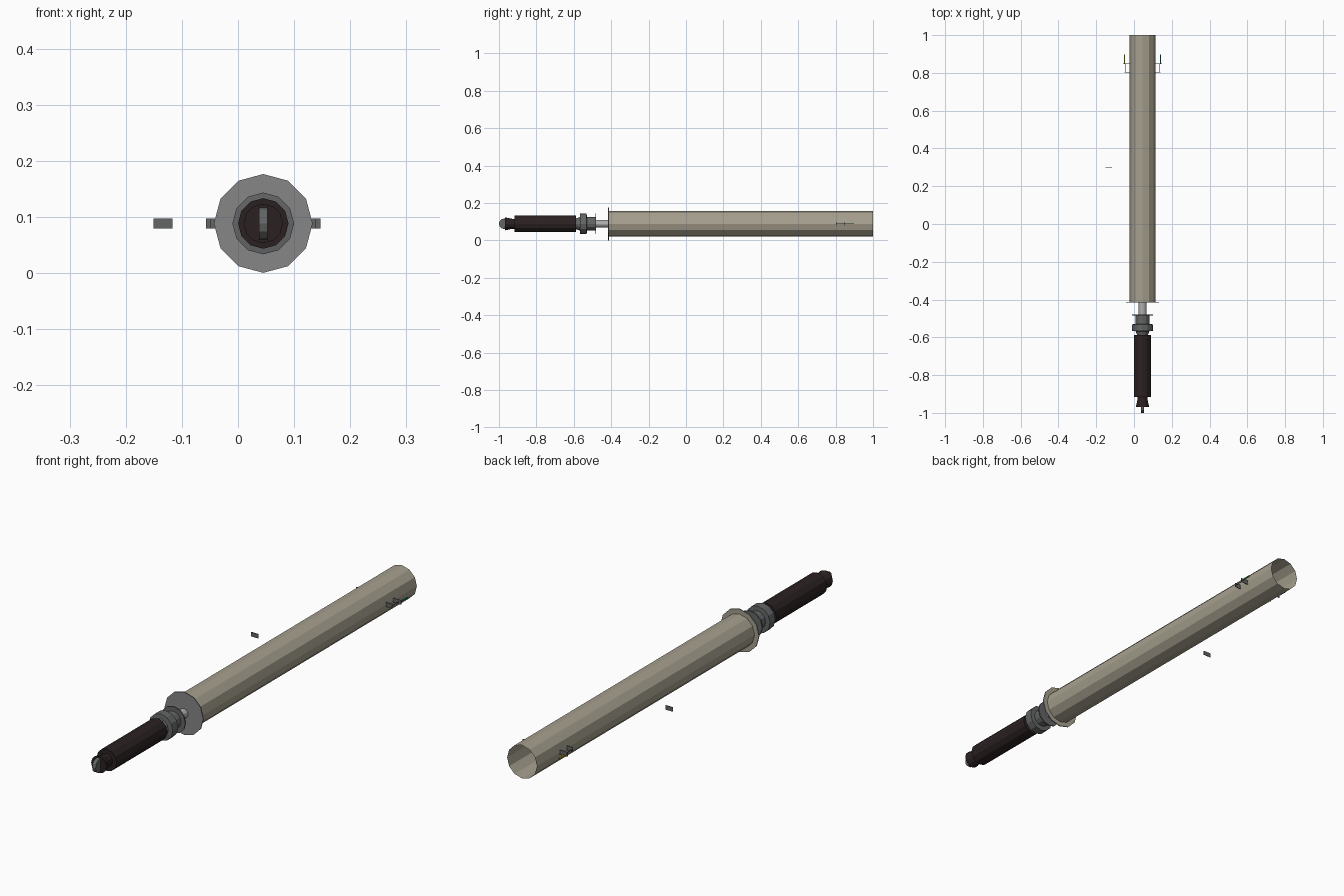
import bpy, bmesh, math
from mathutils import Matrix

if "Cube" in bpy.data.objects:
    bpy.data.objects.remove(bpy.data.objects["Cube"])

CX, CZ = 0.045, 0.0885      # long axis of the model, parallel to y


def mat(name, rgb):
    m = bpy.data.materials.new(name)
    m.diffuse_color = (*rgb, 1)
    m.use_nodes = True
    m.node_tree.nodes["Principled BSDF"].inputs["Base Color"].default_value = m.diffuse_color
    return m


BEIGE = mat("beige", (0.38, 0.35, 0.27))
STEEL = mat("mid_grey", (0.24, 0.24, 0.24))
GREY = mat("dark_grey", (0.125, 0.128, 0.13))
LIGHT = mat("light_grey", (0.42, 0.42, 0.42))
DARK = mat("dark_brown", (0.024, 0.015, 0.015))
GREEN = mat("green", (0.02, 0.30, 0.16))
YELLOW = mat("yellow", (0.55, 0.50, 0.02))


def finish(name, bm, *mats):
    me = bpy.data.meshes.new(name)
    bm.to_mesh(me)
    bm.free()
    for m in mats:
        me.materials.append(m)
    ob = bpy.data.objects.new(name, me)
    bpy.context.collection.objects.link(ob)
    return ob


def lathe(name, profile, *mats, caps=True, n=12, rule=None):
    """Revolve (y, radius) points round the long axis."""
    bm = bmesh.new()
    rings = [[bm.verts.new((CX + r * math.cos(2 * math.pi * i / n), y,
                            CZ + r * math.sin(2 * math.pi * i / n)))
              for i in range(n)] for y, r in profile]
    for a, b in zip(rings, rings[1:]):
        for i in range(n):
            j = (i + 1) % n
            bm.faces.new((a[i], b[i], b[j], a[j]))
    if caps:
        bm.faces.new(rings[0])
        bm.faces.new(rings[-1][::-1])
    bmesh.ops.recalc_face_normals(bm, faces=bm.faces)
    if rule:
        for f in bm.faces:
            f.material_index = rule(f)
    return finish(name, bm, *mats)


def box(name, x, y, z, *mats, rule=None):
    bm = bmesh.new()
    size = [b - a for a, b in (x, y, z)]
    mid = [(a + b) / 2 for a, b in (x, y, z)]
    bmesh.ops.create_cube(bm, size=1, matrix=Matrix.Translation(mid) @ Matrix.Diagonal((*size, 1)))
    if rule:
        for f in bm.faces:
            f.material_index = rule(f)
    return finish(name, bm, *mats)


# Long open tube and the thin disc that closes its front
lathe("tube", [(-0.412, 0.068), (1.0, 0.068)], BEIGE, caps=False)
lathe("tube_flange", [(-0.416, 0.088), (-0.412, 0.088)], STEEL, BEIGE,
      rule=lambda f: int(f.normal.y > 0.5))

# Shaft, collar with two rims, grip and flared end cap
lathe("shaft", [(-0.485, 0.02), (-0.414, 0.02)], LIGHT)
lathe("collar", [(-0.59, 0.028), (-0.568, 0.036), (-0.566, 0.055), (-0.531, 0.055),
                 (-0.53, 0.036), (-0.485, 0.036), (-0.485, 0.055), (-0.48, 0.055)], GREY)
lathe("grip", [(-0.917, 0.045), (-0.587, 0.045)], DARK)
lathe("end_cap", [(-0.968, 0.035), (-0.93, 0.027), (-0.915, 0.027)], DARK)

# Round tab set on edge in the end cap
bm = bmesh.new()
bmesh.ops.create_cone(bm, cap_ends=True, segments=12, radius1=0.0285, radius2=0.0285, depth=0.016,
                      matrix=Matrix.Translation((CX, -0.9715, CZ)) @ Matrix.Rotation(math.pi / 2, 4, 'Y'))
finish("end_tab", bm, GREY)

# Small side brackets: two plates, a linking wire and a coloured rod on each side
Z = (CZ - 0.009, CZ + 0.009)
for side, s in (("left", -1), ("right", 1)):
    def span(a, b):
        return sorted((CX + s * a, CX + s * b))
    for tag, y, reach in (("front", 0.803, 0.094), ("rear", 0.849, 0.102)):
        box(f"{side}_{tag}_bracket_plate", span(0.066, reach), (y - 0.001, y + 0.001), Z, GREY)
    box(f"{side}_bracket_wire", span(0.090, 0.092), (0.803, 0.849), (CZ - 0.001, CZ + 0.001), GREY)
    box(f"{side}_rod", span(0.093, 0.099), (0.848, 0.897), (CZ - 0.002, CZ + 0.002), GREEN, YELLOW,
        rule=lambda f: int(s < 0 or f.normal.y > 0.5 or f.normal.z < -0.5))

# Loose plate standing clear of the tube on the left
box("side_plate", (-0.151, -0.117), (0.299, 0.301), Z, GREY)
